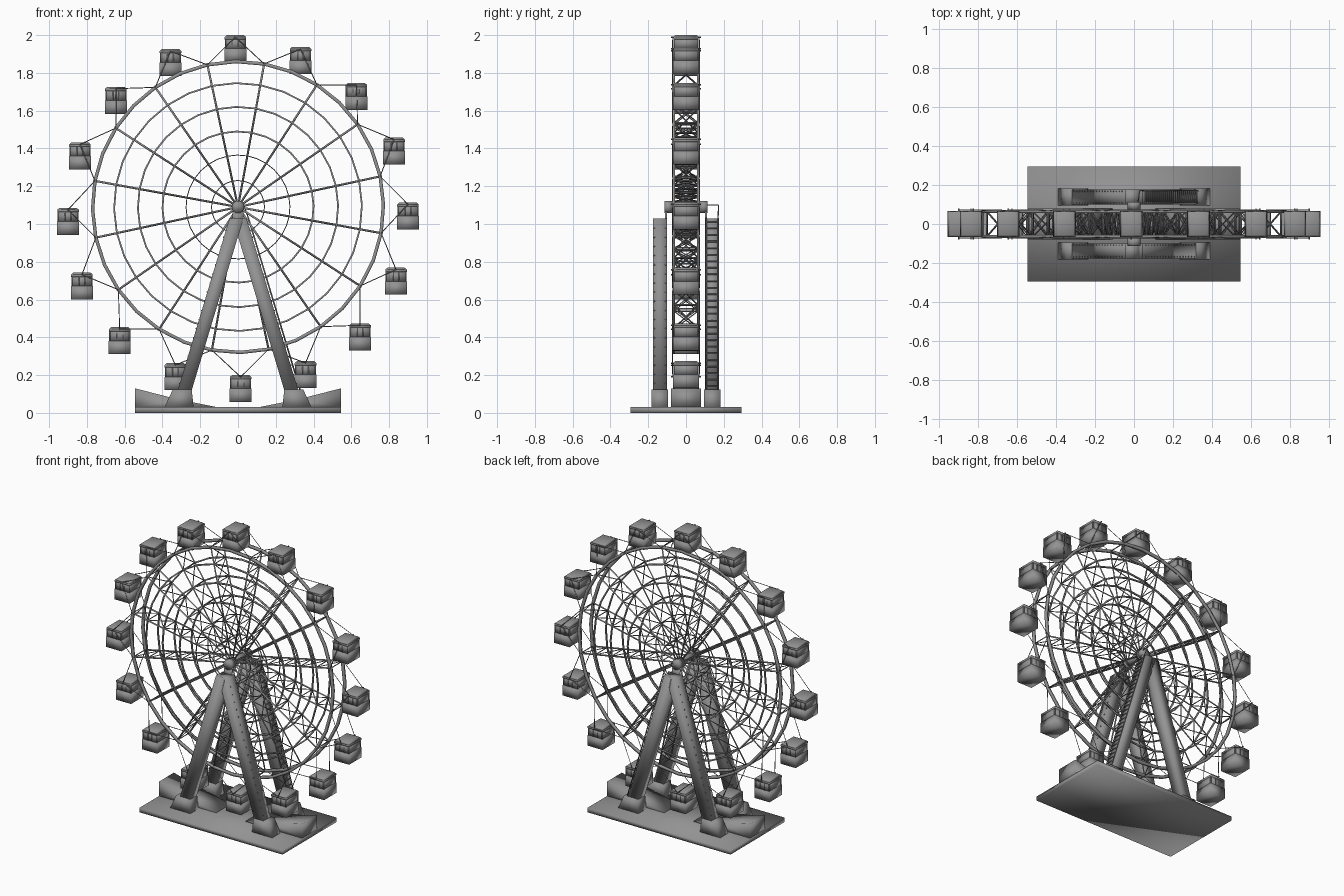
import bpy, bmesh
from math import sin, cos, pi, radians
from mathutils import Vector, Matrix

if "Cube" in bpy.data.objects:
    bpy.data.objects.remove(bpy.data.objects["Cube"])

HUB = Vector((0, 0, 1.09))
TILT = radians(0.9)
N = 16
RINGS = [0.14, 0.275, 0.40, 0.53, 0.656, 0.77]
SIDE = 0.064

# dark steel used on every part
steel = bpy.data.materials.new("dark_steel")
steel.diffuse_color = (0.29, 0.29, 0.29, 1)
steel.use_nodes = True
steel.node_tree.nodes["Principled BSDF"].inputs["Base Color"].default_value = steel.diffuse_color


def finish(bm, name):
    """Turn a bmesh into a soft-shaded steel object."""
    bmesh.ops.recalc_face_normals(bm, faces=bm.faces)
    for f in bm.faces:
        f.smooth = True
    me = bpy.data.meshes.new(name)
    bm.to_mesh(me)
    bm.free()
    me.materials.append(steel)
    ob = bpy.data.objects.new(name, me)
    bpy.context.collection.objects.link(ob)
    return ob


def rod(bm, a, b, r, sides=4):
    a, b = Vector(a), Vector(b)
    d = b - a
    m = Matrix.Translation((a + b) / 2) @ d.to_track_quat('Z', 'Y').to_matrix().to_4x4()
    bmesh.ops.create_cone(bm, cap_ends=True, segments=sides, radius1=r, radius2=r,
                          depth=d.length, matrix=m)


def box(bm, x0, x1, y0, y1, z0, z1):
    m = Matrix.Translation(((x0 + x1) / 2, (y0 + y1) / 2, (z0 + z1) / 2))
    bmesh.ops.create_cube(bm, size=1, matrix=m @ Matrix.Diagonal((x1 - x0, y1 - y0, z1 - z0, 1)))


def prism(bm, pts, y0, y1):
    """Extrude an x-z outline along y."""
    f = bm.faces.new([bm.verts.new((x, y0, z)) for x, z in pts])
    g = bmesh.ops.extrude_face_region(bm, geom=[f])['geom']
    bmesh.ops.translate(bm, vec=(0, y1 - y0, 0),
                        verts=[v for v in g if isinstance(v, bmesh.types.BMVert)])


def polar(r, ang, y=0):
    return HUB + Vector((r * cos(ang), y, r * sin(ang)))


def ring(bm, r, w, d, y, seg=32):
    """Square-section hoop around the hub."""
    loops = []
    for i in range(seg):
        a = TILT + pi / N + 2 * pi * i / seg
        loops.append([bm.verts.new(polar(r + s * w, a, y + t * d))
                      for s, t in ((-1, -1), (1, -1), (1, 1), (-1, 1))])
    for i in range(seg):
        p, q = loops[i], loops[(i + 1) % seg]
        for k in range(4):
            bm.faces.new((p[k], p[(k + 1) % 4], q[(k + 1) % 4], q[k]))


# base plate
bm = bmesh.new()
box(bm, -0.546, 0.546, -0.295, 0.295, 0, 0.03)
finish(bm, "base_plate")

# boarding ramps at both ends
for s, n in ((-1, "left"), (1, "right")):
    bm = bmesh.new()
    prism(bm, [(s * 0.10, 0.028), (s * 0.545, 0.028), (s * 0.545, 0.13), (s * 0.32, 0.072)],
          -0.08, 0.08)
    finish(bm, n + "_ramp")

# support legs, feet and rivets
ZB, ZT, XB, XT, HW = 0.10, 1.03, 0.288, 0.008, 0.037
along = Vector((XT - XB, 0, ZT - ZB))
normal = Vector((along.z, 0, -along.x)).normalized()


def leg_point(t, y, off=0.0):
    return Vector((XB + HW, 0, ZB)) + along * t + normal * off + Vector((0, y, 0))


for sy, yn in ((-1, "front"), (1, "back")):
    for sx, xn in ((-1, "left"), (1, "right")):
        bm = bmesh.new()
        prism(bm, [(sx * (XB - HW), ZB), (sx * (XB + HW), ZB),
                   (sx * (XT + HW), ZT), (sx * (XT - HW), ZT)], sy * 0.10, sy * 0.176)
        finish(bm, f"{yn}_{xn}_leg")
        bm = bmesh.new()
        prism(bm, [(sx * 0.235, 0.028), (sx * 0.39, 0.028), (sx * 0.345, 0.125),
                   (sx * 0.245, 0.125)], sy * 0.095, sy * 0.183)
        finish(bm, f"{yn}_{xn}_foot")
        if (sx, sy) != (1, 1):
            bm = bmesh.new()
            for i in range(18):
                for y in (0.108, 0.168):
                    p = leg_point(0.06 + i * 0.052, y)
                    p.x *= sx
                    p.y *= sy
                    box(bm, p.x - 0.003, p.x + 0.003, p.y - 0.003, p.y + 0.003,
                        p.z - 0.003, p.z + 0.003)
            finish(bm, f"{yn}_{xn}_rivets")
    # bearing on top of the legs
    bm = bmesh.new()
    box(bm, -0.028, 0.028, min(sy * 0.10, sy * 0.112), max(sy * 0.10, sy * 0.112), 1.0, 1.065)
    rod(bm, HUB + Vector((0, sy * 0.075, 0)), HUB + Vector((0, sy * 0.113, 0)), 0.033, 16)
    finish(bm, yn + "_bearing")

# service ladder on the back right leg
bm = bmesh.new()
for y in (0.108, 0.17):
    rod(bm, leg_point(0.02, y, 0.010), leg_point(1.0, y, 0.010), 0.004)
for i in range(26):
    t = 0.04 + i * 0.0375
    rod(bm, leg_point(t, 0.108, 0.010), leg_point(t, 0.17, 0.010), 0.004)
top = leg_point(1.0, 0.17, 0.010)
rod(bm, top, (0.03, 0.172, 1.10), 0.003)
rod(bm, (0.03, 0.172, 1.10), (0.02, 0.11, 1.10), 0.003)
finish(bm, "service_ladder")

# axle and hub flanges
bm = bmesh.new()
rod(bm, HUB - Vector((0, 0.11, 0)), HUB + Vector((0, 0.11, 0)), 0.022, 16)
for s in (-1, 1):
    rod(bm, HUB + Vector((0, s * 0.055, 0)), HUB + Vector((0, s * 0.073, 0)), 0.033, 16)
finish(bm, "axle")

# wheel hoops on both sides
for s, n in ((-1, "front"), (1, "back")):
    bm = bmesh.new()
    for r in RINGS[:-1]:
        w = 0.0025 if r < 0.3 else 0.0045
        ring(bm, r, w, w, s * SIDE)
    finish(bm, n + "_inner_hoops")
    bm = bmesh.new()
    ring(bm, RINGS[-1], 0.009, 0.007, s * SIDE)
    finish(bm, n + "_rim")

# lattice spokes
bm = bmesh.new()
for k in range(N):
    a = TILT + pi / N + 2 * pi * k / N
    for s in (-1, 1):
        rod(bm, polar(0.015, a, s * SIDE), polar(0.77, a, s * SIDE), 0.0055)
    for i, r in enumerate(RINGS):
        rod(bm, polar(r, a, -SIDE), polar(r, a, SIDE), 0.004)
        if i:
            for s in (-1, 1):
                rod(bm, polar(RINGS[i - 1], a, -s * SIDE), polar(r, a, s * SIDE), 0.003)
finish(bm, "lattice_spokes")

# hanger rods from the rim to each cabin pivot
bm = bmesh.new()
for k in range(N):
    a = TILT + 2 * pi * k / N
    for s in (-1, 1):
        for e in (-1, 1):
            rod(bm, polar(0.77, a + e * pi / N, s * 0.07), polar(0.90, a, s * 0.073), 0.0025)
finish(bm, "cabin_hanger_rods")

# one cabin: body, windows, posts, roof and pivot bar
bm = bmesh.new()
box(bm, -0.058, 0.058, -0.068, 0.068, -0.133, -0.062)
box(bm, -0.053, 0.053, -0.063, 0.063, -0.064, -0.006)
for x in (-0.053, -0.017, 0.017, 0.053):
    for y in (-0.063, 0.063):
        box(bm, x - 0.003, x + 0.003, y - 0.003, y + 0.003, -0.064, -0.008)
box(bm, -0.057, 0.057, -0.067, 0.067, -0.012, 0)
top_m = Matrix.Translation((0, 0, 0.005)) @ Matrix.Diagonal((0.114, 0.134, 0.010, 1))
roof = bmesh.ops.create_cube(bm, size=1, matrix=top_m)['verts']
for v in roof:
    if v.co.z > 0.005:
        v.co.x *= 0.8
        v.co.y *= 0.85
rod(bm, (0, -0.08, 0), (0, 0.08, 0), 0.004, 6)
cabin = finish(bm, "cabin_01")
cabin.location = polar(0.90, TILT)
for k in range(1, N):
    c = bpy.data.objects.new(f"cabin_{k + 1:02d}", cabin.data)
    c.location = polar(0.90, TILT + 2 * pi * k / N)
    bpy.context.collection.objects.link(c)
